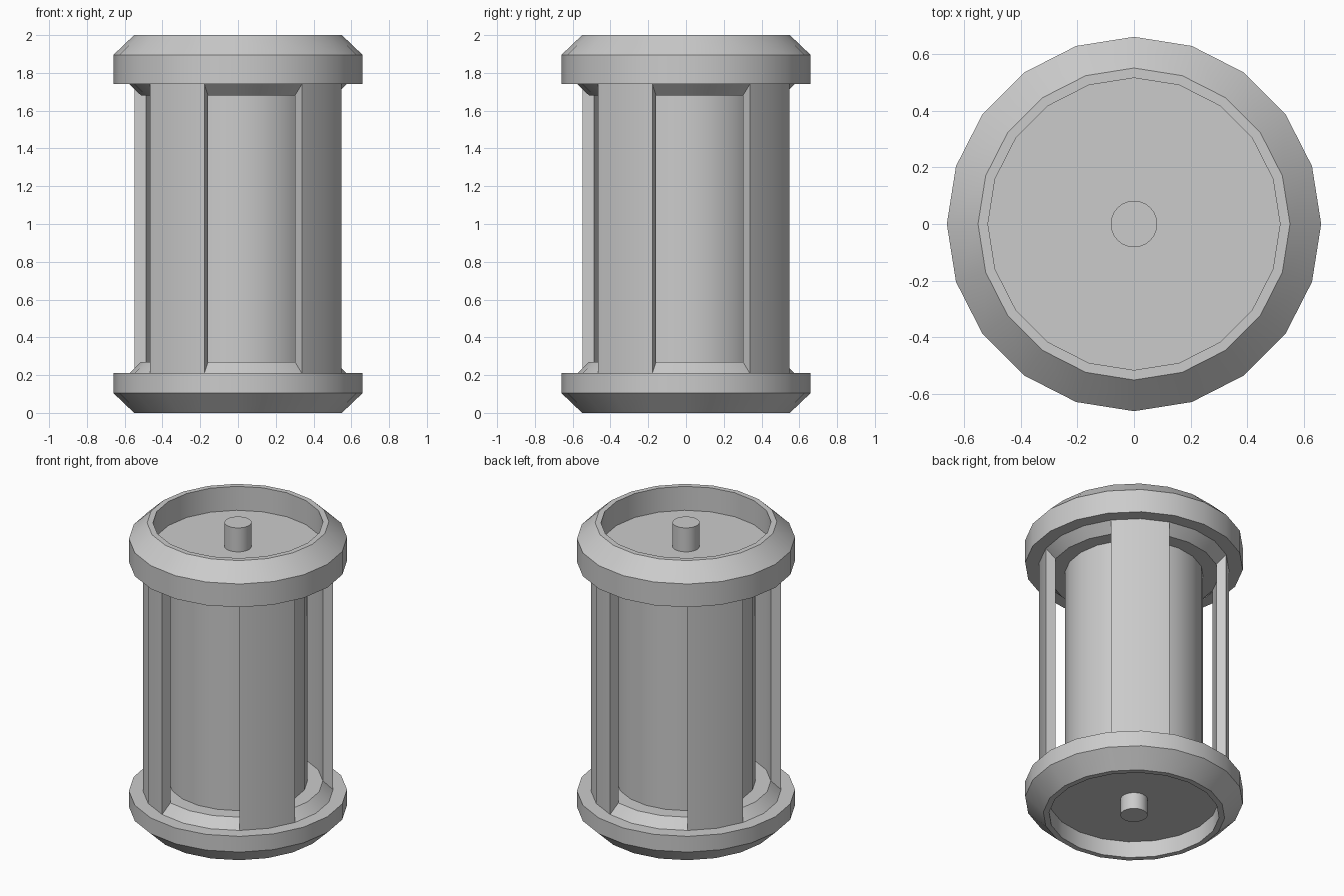
import bpy
from math import sin, cos, radians, tau

if "Cube" in bpy.data.objects:
    bpy.data.objects.remove(bpy.data.objects["Cube"])

SIDES = 20


def make(name, verts, faces):
    mesh = bpy.data.meshes.new(name)
    mesh.from_pydata(verts, [], faces)
    obj = bpy.data.objects.new(name, mesh)
    bpy.context.collection.objects.link(obj)
    bpy.ops.object.select_all(action='DESELECT')
    obj.select_set(True)
    bpy.context.view_layer.objects.active = obj
    bpy.ops.object.mode_set(mode='EDIT')
    bpy.ops.mesh.select_all(action='SELECT')
    bpy.ops.mesh.normals_make_consistent(inside=False)
    bpy.ops.object.mode_set(mode='OBJECT')
    bpy.ops.object.shade_smooth_by_angle(angle=radians(30))
    return obj


def lathe(name, profile, n=SIDES):
    """Revolve (radius, z) points around z and close both ends with polygons."""
    verts = [(r * cos(tau * i / n), r * sin(tau * i / n), z)
             for r, z in profile for i in range(n)]
    faces = [(k * n + i, k * n + (i + 1) % n, (k + 1) * n + (i + 1) % n, (k + 1) * n + i)
             for k in range(len(profile) - 1) for i in range(n)]
    last = (len(profile) - 1) * n
    faces += [tuple(range(n)), tuple(range(last, last + n))]
    return make(name, verts, faces)


# Chamfered end caps, each with a recessed outer face and a sloped inner lip
lathe("bottom_cap", [(.515, .11), (.515, 0), (.55, 0), (.66, .105), (.66, .21),
                     (.575, .21), (.513, .27), (.40, .27)])
lathe("top_cap", [(.515, 1.84), (.515, 2), (.55, 2), (.66, 1.895), (.66, 1.74),
                  (.575, 1.74), (.513, 1.68), (.40, 1.68)])

# Inner drum
lathe("inner_drum", [(.42, .26), (.42, 1.69)])

# Axle pins inside the recesses
lathe("bottom_pin", [(.082, 0), (.082, .12)], 24)
lathe("top_pin", [(.082, 1.83), (.082, 2)], 24)

# Four curved columns, each two segments wide, with bevelled ends
for k in range(4):
    verts = []
    for s in range(3):
        a = radians(-54 + 18 * s + 90 * k)
        for r, z in ((.575, .21), (.575, 1.74), (.513, 1.68), (.513, .27)):
            verts.append((r * cos(a), r * sin(a), z))
    faces = [(s * 4 + i, s * 4 + (i + 1) % 4, s * 4 + 4 + (i + 1) % 4, s * 4 + 4 + i)
             for s in range(2) for i in range(4)]
    faces += [(0, 1, 2, 3), (8, 9, 10, 11)]
    make(f"column_{k + 1}", verts, faces)
